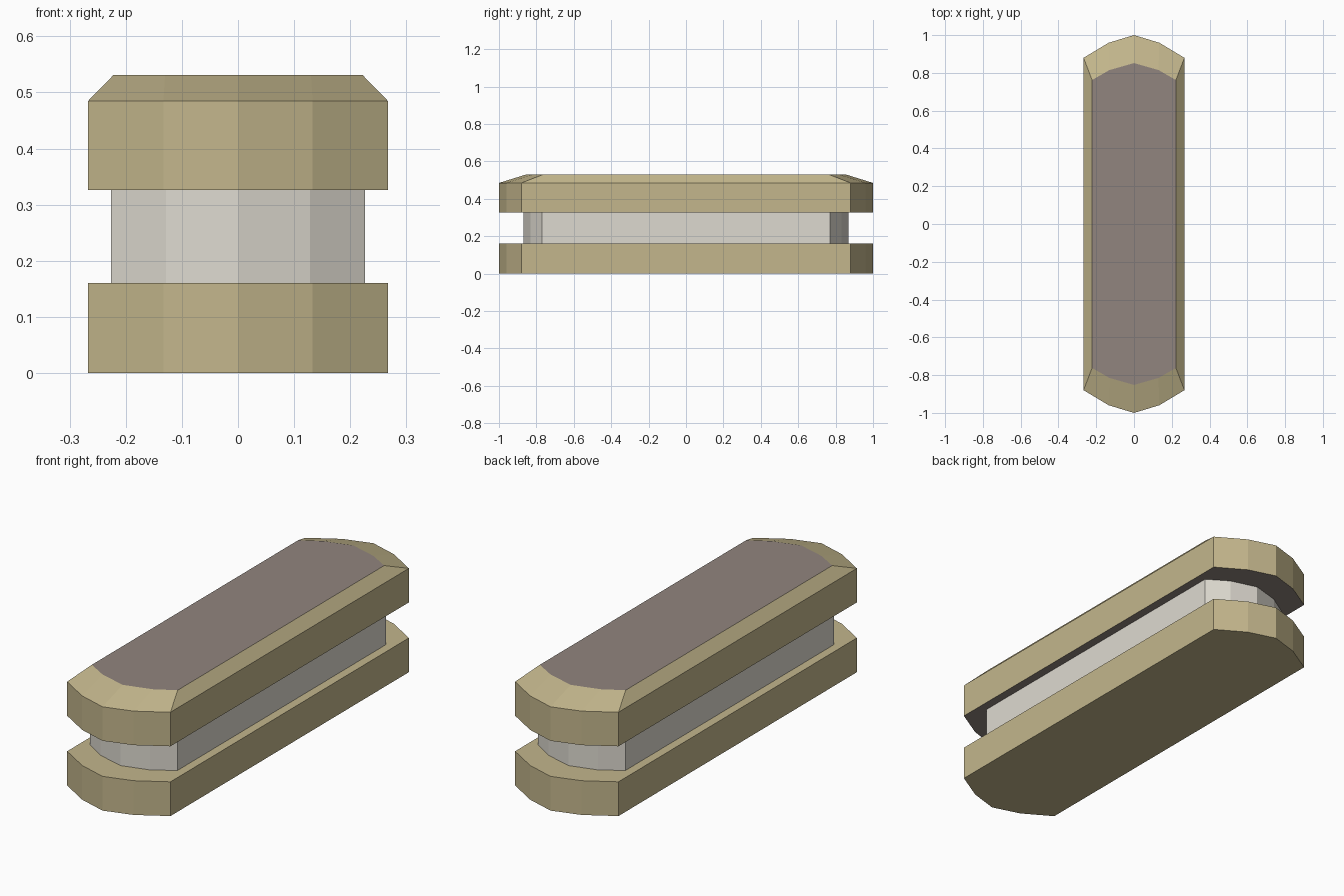
import bpy, bmesh

if "Cube" in bpy.data.objects:
    bpy.data.objects.remove(bpy.data.objects["Cube"])


def material(name, rgb):
    m = bpy.data.materials.new(name)
    m.diffuse_color = (*rgb, 1)
    m.use_nodes = True
    m.node_tree.nodes["Principled BSDF"].inputs["Base Color"].default_value = m.diffuse_color
    return m


TAN = material("tan", (0.546, 0.468, 0.262))
GREY = material("pale grey", (0.730, 0.701, 0.631))
BROWN = material("grey brown", (0.283, 0.235, 0.209))


def outline(xc, yc, xm, ym, tip):
    """Long bar outline with faceted round ends, anticlockwise."""
    end = [(xc, yc), (xm, ym), (0, tip), (-xm, ym), (-xc, yc)]
    return end + [(-x, -y) for x, y in end]


OUTER = outline(0.267, 0.88, 0.133, 0.96, 1.0)
CORE = outline(0.226, 0.77, 0.128, 0.832, 0.868)
TOP = outline(0.222, 0.762, 0.13, 0.815, 0.852)


def loft(name, levels, mats, rule=None):
    """Stack outlines at given heights, capping both ends."""
    bm = bmesh.new()
    rings = [[bm.verts.new((x, y, z)) for x, y in pts] for pts, z in levels]
    for a, b in zip(rings, rings[1:]):
        for i in range(len(a)):
            j = (i + 1) % len(a)
            bm.faces.new((a[i], a[j], b[j], b[i]))
    bm.faces.new(rings[0][::-1])
    bm.faces.new(rings[-1])
    bm.normal_update()
    if rule:
        for f in bm.faces:
            f.material_index = rule(f)
    mesh = bpy.data.meshes.new(name)
    bm.to_mesh(mesh)
    bm.free()
    for m in mats:
        mesh.materials.append(m)
    ob = bpy.data.objects.new(name, mesh)
    bpy.context.collection.objects.link(ob)


# Lower slab, recessed core, and bevelled cap with brown flat faces
loft("lower_slab", [(OUTER, 0), (OUTER, 0.16)], [TAN])
loft("recessed_core", [(CORE, 0.16), (CORE, 0.326)], [GREY])
loft("upper_cap", [(OUTER, 0.326), (OUTER, 0.485), (TOP, 0.531)],
     [TAN, BROWN], lambda f: int(abs(f.normal.z) > 0.99))
